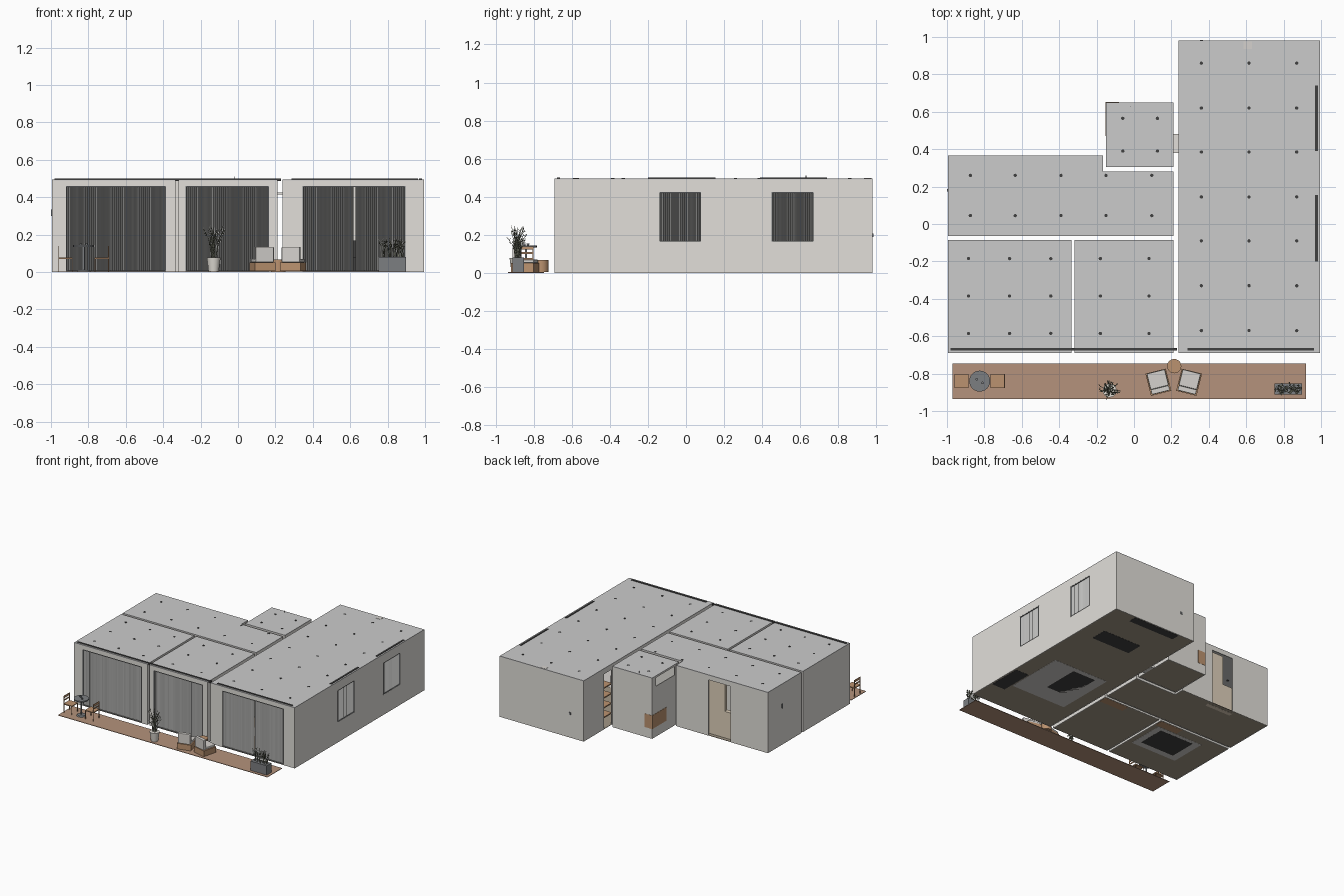
import bpy, bmesh, math, random
from mathutils import Matrix, Vector

if "Cube" in bpy.data.objects:
    bpy.data.objects.remove(bpy.data.objects["Cube"])
random.seed(4)

PALETTE = {"wall": (.76, .74, .70), "ceiling": (.83, .83, .81), "floor": (.36, .31, .24),
           "wood": (.50, .29, .16), "deck": (.46, .29, .20), "beige": (.74, .64, .50),
           "black": (.05, .05, .05), "dark": (.20, .21, .22), "curtain": (.50, .50, .49),
           "fabric": (.66, .64, .61), "pot": (.75, .72, .66), "leaf": (.22, .23, .17)}
MATS = {}
for key, c in PALETTE.items():
    MATS[key] = bpy.data.materials.new(key)
    MATS[key].diffuse_color = (*c, 1)


def finish(name, bm, mat, loc=(0, 0, 0), rot=0):
    bmesh.ops.recalc_face_normals(bm, faces=bm.faces)
    me = bpy.data.meshes.new(name)
    bm.to_mesh(me)
    bm.free()
    ob = bpy.data.objects.new(name, me)
    ob.location, ob.rotation_euler = loc, (0, 0, rot)
    me.materials.append(MATS[mat])
    bpy.context.collection.objects.link(ob)
    return ob


def boxes(name, items, mat, loc=(0, 0, 0), rot=0):
    """One object made of boxes given as x0,x1,y0,y1,z0,z1."""
    bm = bmesh.new()
    for x0, x1, y0, y1, z0, z1 in items:
        m = Matrix.Translation(((x0 + x1) / 2, (y0 + y1) / 2, (z0 + z1) / 2))
        bmesh.ops.create_cube(bm, size=1, matrix=m @ Matrix.Diagonal((x1 - x0, y1 - y0, z1 - z0, 1)))
    return finish(name, bm, mat, loc, rot)


def cylinders(name, items, mat, n=24):
    """One object made of cones/cylinders given as x,y,z0,z1,r_bottom,r_top."""
    bm = bmesh.new()
    for x, y, z0, z1, r0, r1 in items:
        bmesh.ops.create_cone(bm, cap_ends=True, segments=n, radius1=r0, radius2=r1, depth=z1 - z0,
                              matrix=Matrix.Translation((x, y, (z0 + z1) / 2)))
    for f in bm.faces:
        f.smooth = len(f.verts) == 4
    for e in bm.edges:
        e.smooth = all(len(f.verts) == 4 for f in e.link_faces)
    return finish(name, bm, mat)


def slab(name, pts, z0, z1, mat):
    bm = bmesh.new()
    f = bm.faces.new([bm.verts.new((x, y, z0)) for x, y in pts])
    ext = bmesh.ops.extrude_face_region(bm, geom=[f])
    bmesh.ops.translate(bm, vec=(0, 0, z1 - z0), verts=[v for v in ext["geom"] if isinstance(v, bmesh.types.BMVert)])
    return finish(name, bm, mat)


def room(name, pts, openings=(), h=.49, t=.006):
    """Counter-clockwise outline; openings are edge index, lo, hi, z0, z1."""
    items = []
    for i, p in enumerate(pts):
        q = pts[(i + 1) % len(pts)]
        ax = 0 if abs(q[0] - p[0]) > abs(q[1] - p[1]) else 1
        lo, hi = sorted((p[ax], q[ax]))
        inward = (1 if q[0] > p[0] else -1) if ax == 0 else (-1 if q[1] > p[1] else 1)
        c0, c1 = sorted((p[1 - ax], p[1 - ax] + inward * t))

        def add(a, b, z0, z1):
            if b - a > 1e-4 and z1 - z0 > 1e-4:
                items.append((a, b, c0, c1, z0, z1) if ax == 0 else (c0, c1, a, b, z0, z1))
        cur = lo
        for _, a, b, z0, z1 in sorted(o for o in openings if o[0] == i):
            add(cur, a, 0, h)
            add(a, b, 0, z0)
            add(a, b, z1, h)
            cur = b
        add(cur, hi, 0, h)
    boxes(name + "_walls", items, "wall")
    slab(name + "_floor", pts, .001, .004, "floor")
    slab(name + "_ceiling", pts, h, .496, "ceiling")


def rect(x0, x1, y0, y1):
    return [(x0, y0), (x1, y0), (x1, y1), (x0, y1)]


# Room shells
room("living_room", rect(.237, .995, -.69, .98),
     [(0, .345, .895, 0, .46), (1, -.14, .08, .165, .425), (1, .45, .67, .165, .425),
      (3, .38, .48, 0, .42), (3, .62, .72, 0, .45)])
room("bedroom", rect(-.995, -.335, -.69, -.085), [(0, -.92, -.385, 0, .46)])
room("study", rect(-.317, .21, -.69, -.085), [(0, -.28, .165, 0, .46)])
room("hall", [(-.995, -.065), (.21, -.065), (.21, .28), (-.165, .28), (-.165, .365), (-.995, .365)],
     [(4, -.655, -.46, 0, .455)])
room("bathroom", rect(-.15, .21, .305, .65), [(1, .38, .48, 0, .42), (3, .36, .6, .41, .48)])
boxes("bathroom_door_link", [(.21, .237, .38, .48, .415, .425), (.21, .237, .38, .48, 0, .004)], "wall")

# Recessed spotlights
spots = [(x, y) for x in (.36, .615, .87) for y in (.86, .62, .385, .145, -.09, -.33, -.57)]
spots += [(x, y) for x in (-.885, -.665, -.445, -.18, .08) for y in (-.185, -.385, -.585)]
spots += [(x, y) for x in (-.875, -.635, -.39, -.15, .095) for y in (.26, .045)]
spots += [(x, y) for x in (-.06, .125) for y in (.565, .39)]
cylinders("ceiling_spotlights", [(x, y, .485, .498, .009, .009) for x, y in spots], "black", 12)

# Curtain tracks in the ceiling, vent, small fittings
boxes("curtain_tracks", [(-.98, .23, -.677, -.662, .486, .5), (.285, .962, -.677, -.662, .486, .5),
                         (.968, .983, -.2, .155, .486, .5), (.968, .983, .39, .74, .486, .5)], "black")
boxes("ceiling_vent", [(.585, .632, .935, .975, .488, .498)], "fabric")
boxes("wall_switches", [(-1, -.995, .175, .187, .30, .335), (.352, .368, .98, .985, .188, .206)], "dark")
cylinders("shower_pipe", [(-.02, .63, .3, .512, .002, .002)], "dark", 8)


def curtain(name, a, b, z0, z1, pos, axis, amp=.006):
    """Pleated fabric sheet along x (axis 0) or y (axis 1)."""
    bm = bmesh.new()
    n = max(4, int((b - a) / .0055))
    rows = []
    for i in range(n + 1):
        s = a + (b - a) * i / n
        d = pos + (amp if i % 2 else -amp) * random.uniform(.5, 1)
        rows.append([bm.verts.new((s, d, z) if axis == 0 else (d, s, z)) for z in (z0, z1)])
    for p, q in zip(rows, rows[1:]):
        bm.faces.new((p[0], q[0], q[1], p[1]))
    return finish(name, bm, "curtain")


for i, (a, b) in enumerate(((-.93, -.375), (-.29, .175), (.335, .618), (.628, .905))):
    curtain(f"front_curtain_{i}", a, b, .004, .488, -.674, 0)
for i, (a, b) in enumerate(((-.15, .09), (.44, .68))):
    curtain(f"side_curtain_{i}", a, b, .15, .488, .98, 1)


# Thin frames around the glazed openings
def frame(a, b, z0, z1, w=.004):
    return [(a, b, z0, z0 + w), (a, b, z1 - w, z1), (a, a + w, z0, z1), (b - w, b, z0, z1)]


boxes("front_frames", [(a, b, -.689, -.683, z0, z1) for o in ((-.92, -.385), (-.28, .165), (.345, .895))
                       for a, b, z0, z1 in frame(*o, .004, .46)], "dark")
boxes("side_frames", [(.988, .994, a, b, z0, z1) for o in ((-.14, .08), (.45, .67))
                      for a, b, z0, z1 in frame(*o, .165, .425)], "dark")

# Interior furniture
boxes("hall_cabinet", [(-.68, -.44, .30, .335, 0, .22), (-.585, -.44, .31, .335, .22, .46)], "beige")
boxes("living_shelves", [(.25, .36, .6, .75, z, z + .01) for z in (.08, .16, .24, .32)], "wood")
boxes("wardrobes", [(-.02, .2, -.16, -.092, 0, .40), (-.55, -.345, -.16, -.092, 0, .40)], "wood")
boxes("vanity", [(-.152, -.08, .47, .652, .08, .19)], "wood")
boxes("kitchen_counter", [(.38, .8, .9, .97, 0, .17), (.5, .85, .53, .67, 0, .17)], "black")
boxes("living_rug", [(.35, .85, -.4, .1, 0, .005)], "fabric")
boxes("sofa", [(.43, .64, -.25, .06, 0, .08), (.43, .48, -.25, .06, .08, .15), (.86, .98, -.48, -.2, 0, .09)], "black")
boxes("bedroom_rug", [(-.80, -.38, -.48, -.17, .0003, .005)], "fabric")
boxes("bed", [(-.74, -.43, -.43, -.2, 0, .09)], "black")

# Terrace deck
boxes("deck", [(-.97, .92, -.935, -.745, 0, .004)], "deck")

# Bistro table and two chairs
cylinders("round_table", [(-.825, -.84, .134, .144, .056, .056), (-.825, -.84, .01, .134, .006, .006),
                          (-.825, -.84, .004, .012, .036, .03)], "dark")
cylinders("table_cups", [(-.84, -.83, .144, .154, .006, .007), (-.81, -.85, .144, .154, .006, .007)], "dark", 12)
for i, (cx, s) in enumerate(((-.922, 1), (-.728, -1))):
    legs = [(x - .002, x + .002, y - .002, y + .002, .004, .14 if x < 0 else .076)
            for x in (-.036, .036) for y in (-.036, .036)]
    boxes(f"bistro_chair_{i}", legs + [(-.038, .038, -.038, .038, .07, .078), (-.038, -.034, -.038, .038, .122, .14),
          (-.038, -.034, -.038, .038, .1, .11)], "wood", (cx, -.84, 0), 0 if s > 0 else math.pi)

# Lounge chairs with wooden bases, and a side table
for i, (cx, r) in enumerate(((.13, 14), (.295, -14))):
    loc, rot = (cx, -.845, 0), math.radians(r)
    boxes(f"lounge_base_{i}", [(-.056, .056, -.062, .06, .006, .052)], "wood", loc, rot)
    cushion = boxes(f"lounge_cushions_{i}", [(-.05, .05, -.03, .058, .052, .07), (-.05, .05, -.058, -.03, .052, .135)],
                    "fabric", loc, rot)
    bev = cushion.modifiers.new("soft_edges", "BEVEL")
    bev.width, bev.segments = .005, 2
cylinders("side_table", [(.215, -.76, .004, .068, .038, .038)], "wood", 32)


def plant(name, cx, cy, z, wx, wy, top, n, spread, leafy):
    """Thin arching stems with optional small leaves."""
    cu = bpy.data.curves.new(name + "_stems", "CURVE")
    cu.dimensions, cu.bevel_depth, cu.bevel_resolution = "3D", .0013, 0
    bm = bmesh.new()
    for _ in range(n):
        a = random.uniform(0, math.tau)
        p = Vector((cx + random.uniform(-wx, wx), cy + random.uniform(-wy, wy), z))
        r, hgt = random.uniform(.2, 1) * spread, random.uniform(.6, 1) * (top - z)
        d = Vector((math.cos(a), math.sin(a), 0))
        pts = [p, p + d * r * .3 + Vector((0, 0, hgt * .6)), p + d * r + Vector((0, 0, hgt))]
        sp = cu.splines.new("POLY")
        sp.points.add(2)
        for q, v in zip(sp.points, pts):
            q.co = (*v, 1)
        for _ in range(leafy):
            m = pts[1].lerp(pts[2], random.random())
            u = Vector((random.uniform(-1, 1), random.uniform(-1, 1), random.uniform(-.3, 1))).normalized() * .014
            w = u.cross(Vector((.3, .5, .8))) * .3
            bm.faces.new([bm.verts.new(v) for v in (m, m + u * .5 + w, m + u, m + u * .5 - w)])
    cu.materials.append(MATS["leaf"])
    bpy.context.collection.objects.link(bpy.data.objects.new(name + "_stems", cu))
    finish(name + "_leaves", bm, "leaf")


# Potted plant and planter trough
cylinders("plant_pot", [(-.13, -.89, .004, .078, .027, .037)], "pot", 24)
plant("potted_plant", -.13, -.89, .07, .012, .012, .25, 30, .06, 3)
boxes("planter_trough", [(.75, .898, -.912, -.852, .004, .08)], "dark")
plant("trough_plant", .824, -.882, .075, .06, .018, .18, 45, .025, 4)

for m in bpy.data.materials:
    if m.users and not m.is_grease_pencil:
        m.use_nodes = True
        m.node_tree.nodes["Principled BSDF"].inputs["Base Color"].default_value = m.diffuse_color
